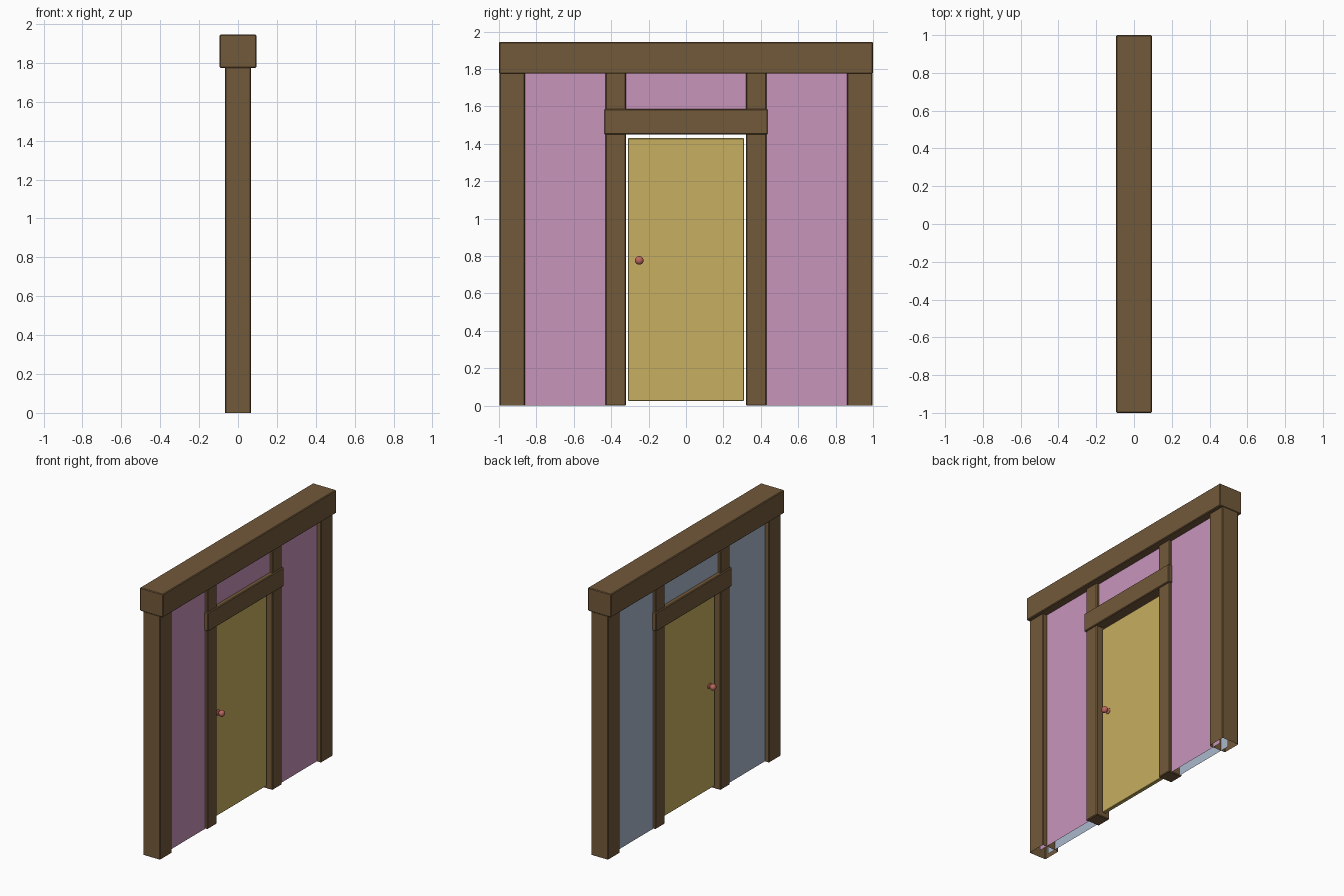
import bpy, bmesh, math
from mathutils import Matrix

if "Cube" in bpy.data.objects:
    bpy.data.objects.remove(bpy.data.objects["Cube"])


def material(name, rgb):
    m = bpy.data.materials.new(name)
    m.diffuse_color = (*rgb, 1)
    m.use_nodes = True
    m.node_tree.nodes["Principled BSDF"].inputs["Base Color"].default_value = m.diffuse_color
    return m


wood = material("brown_wood", (0.17, 0.10, 0.042))
pink = material("pink_plaster", (0.58, 0.30, 0.50))
blue = material("blue_plaster", (0.40, 0.48, 0.60))
yellow = material("yellow_door", (0.57, 0.43, 0.115))
red = material("red_knob", (0.51, 0.14, 0.115))


def finish(name, bm, mat):
    me = bpy.data.meshes.new(name)
    bm.to_mesh(me)
    bm.free()
    me.materials.append(mat)
    ob = bpy.data.objects.new(name, me)
    bpy.context.collection.objects.link(ob)
    return ob


def box(name, hx, y, z, mat, bevel=0.005, open_bottom=False):
    """Box of half thickness hx, spanning the y and z ranges."""
    bm = bmesh.new()
    bmesh.ops.create_cube(bm, size=1)
    for v in bm.verts:
        v.co = (v.co.x * 2 * hx,
                y[0] + (v.co.y + 0.5) * (y[1] - y[0]),
                z[0] + (v.co.z + 0.5) * (z[1] - z[0]))
    if open_bottom:
        bm.normal_update()
        low = [f for f in bm.faces if f.normal.z < -0.9]
        bmesh.ops.delete(bm, geom=low, context='FACES_ONLY')
    ob = finish(name, bm, mat)
    mod = ob.modifiers.new("edge", 'BEVEL')
    mod.width = bevel
    mod.segments = 1
    return ob


# Timber frame
box("top_beam", 0.094, (-1, 1), (1.775, 1.945), wood)
for side, s in (("left", -1), ("right", 1)):
    box(side + "_end_post", 0.068, sorted((s * 0.86, s * 0.998)), (0, 1.78), wood,
        open_bottom=True)
    box(side + "_door_post", 0.055, sorted((s * 0.32, s * 0.43)), (0, 1.78), wood)
box("door_lintel", 0.066, (-0.437, 0.437), (1.45, 1.587), wood)

# Door leaf
box("door", 0.014, (-0.31, 0.31), (0.025, 1.43), yellow, 0.003)

# Thin wall skins, one colour per side, with an opening for the door
for name, s, mat in (("pink_wall", 1, pink), ("blue_wall", -1, blue)):
    bm = bmesh.new()
    for y0, y1, z0 in ((-0.93, -0.4, 0), (-0.4, 0.4, 1.52), (0.4, 0.93, 0)):
        pts = [(y0, z0), (y1, z0), (y1, 1.78), (y0, 1.78)]
        bm.faces.new([bm.verts.new((s * 0.035, y, z)) for y, z in pts[::s]])
    finish(name, bm, mat)

# Knobs: lathed rose, neck and ball on both door faces
profile = [(0.0, 0.012), (0.021, 0.012), (0.021, 0.017), (0.017, 0.020), (0.008, 0.022)]
for i in range(1, 9):
    a = math.radians(20 + 160 * i / 8)
    profile.append((0.0235 * math.sin(a), 0.045 - 0.020 * math.cos(a)))
for name, s in (("front_knob", 1), ("back_knob", -1)):
    bm = bmesh.new()
    verts = [bm.verts.new((r, 0, h)) for r, h in profile]
    edges = [bm.edges.new(p) for p in zip(verts, verts[1:])]
    bmesh.ops.spin(bm, geom=verts + edges, cent=(0, 0, 0), axis=(0, 0, 1),
                   angle=2 * math.pi, steps=20, use_merge=True)
    bmesh.ops.remove_doubles(bm, verts=bm.verts, dist=1e-5)
    place = Matrix.Translation((0, -0.25, 0.777)) @ Matrix.Rotation(s * math.pi / 2, 4, 'Y')
    bmesh.ops.transform(bm, matrix=place, verts=bm.verts)
    bmesh.ops.recalc_face_normals(bm, faces=bm.faces)
    ob = finish(name, bm, red)
    bpy.ops.object.select_all(action='DESELECT')
    ob.select_set(True)
    bpy.context.view_layer.objects.active = ob
    bpy.ops.object.shade_smooth_by_angle(angle=math.radians(40))
